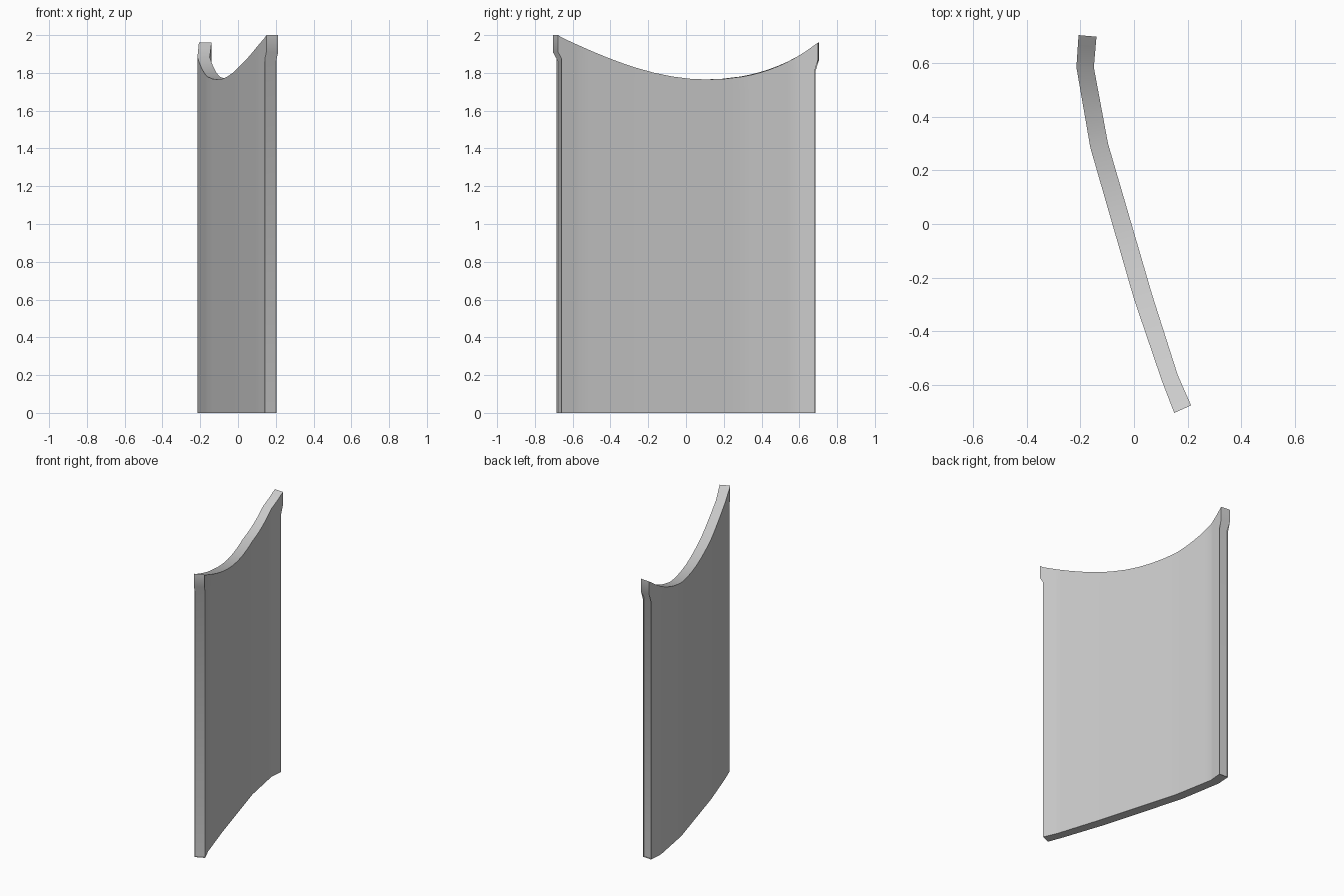
import bpy, bmesh, math
from mathutils import Vector

cube = bpy.data.objects.get("Cube")
if cube:
    bpy.data.objects.remove(cube, do_unlink=True)

# Plan of the bowed panel: matching points on its two broad sides, back to front
SIDE_A = [(-.207, .705), (-.215, .585), (-.163, .285), (0, -.28), (.105, -.588), (.15, -.705)]
SIDE_B = [(-.14, .699), (-.15, .585), (-.097, .3), (.068, -.265), (.163, -.563), (.213, -.677)]
STEPS = 6
FLARE = .03      # how far the end edges step outward near the top


def resample(points):
    pts = [Vector(p) for p in points]
    out = [a.lerp(b, i / STEPS) for a, b in zip(pts, pts[1:]) for i in range(STEPS)]
    return out + [pts[-1]]


def top_height(y):
    # Sagging top edge, steeper toward the back
    d = y - .1
    if d < 0:
        return 1.765 + .52 * d * d + .19 * d ** 3
    return 1.765 + .35 * d * d + .32 * d ** 3


a_line, b_line = resample(SIDE_A), resample(SIDE_B)
last = len(a_line) - 1
bm = bmesh.new()


def column(line, i, top):
    # One vertical row of vertices, with the end rows set in below the flare
    p = line[i]
    inset = Vector((0, 0))
    if i in (0, last):
        inner = line[1] if i == 0 else line[last - 1]
        inset = (inner - p).normalized() * FLARE
    low = p + inset
    levels = [(low, 0), (low, top - .14), (p, top - .09), (p, top)]
    return [bm.verts.new((q.x, q.y, z)) for q, z in levels]


cols_a, cols_b = [], []
for i in range(last + 1):
    z = top_height((a_line[i].y + b_line[i].y) / 2)
    if i == 0:
        z = 1.96
    if i == last:
        z = 2.0
    cols_a.append(column(a_line, i, z))
    cols_b.append(column(b_line, i, z))

# Broad sides, top rim and underside
for i in range(last):
    for cols in (cols_a, cols_b):
        for k in range(3):
            bm.faces.new((cols[i][k], cols[i + 1][k], cols[i + 1][k + 1], cols[i][k + 1]))
    for k in (0, 3):
        bm.faces.new((cols_a[i][k], cols_a[i + 1][k], cols_b[i + 1][k], cols_b[i][k]))
# Narrow end edges
for i in (0, last):
    for k in range(3):
        bm.faces.new((cols_a[i][k], cols_b[i][k], cols_b[i][k + 1], cols_a[i][k + 1]))
bmesh.ops.recalc_face_normals(bm, faces=bm.faces)

mesh = bpy.data.meshes.new("curved_panel")
bm.to_mesh(mesh)
bm.free()
panel = bpy.data.objects.new("curved_panel", mesh)
bpy.context.collection.objects.link(panel)

# Plain grey finish
grey = bpy.data.materials.new("light_grey")
grey.use_nodes = True
colour = (.6, .6, .6, 1)
grey.diffuse_color = colour
grey.node_tree.nodes["Principled BSDF"].inputs["Base Color"].default_value = colour
mesh.materials.append(grey)

bpy.context.view_layer.objects.active = panel
panel.select_set(True)
bpy.ops.object.shade_smooth_by_angle(angle=math.radians(35))
